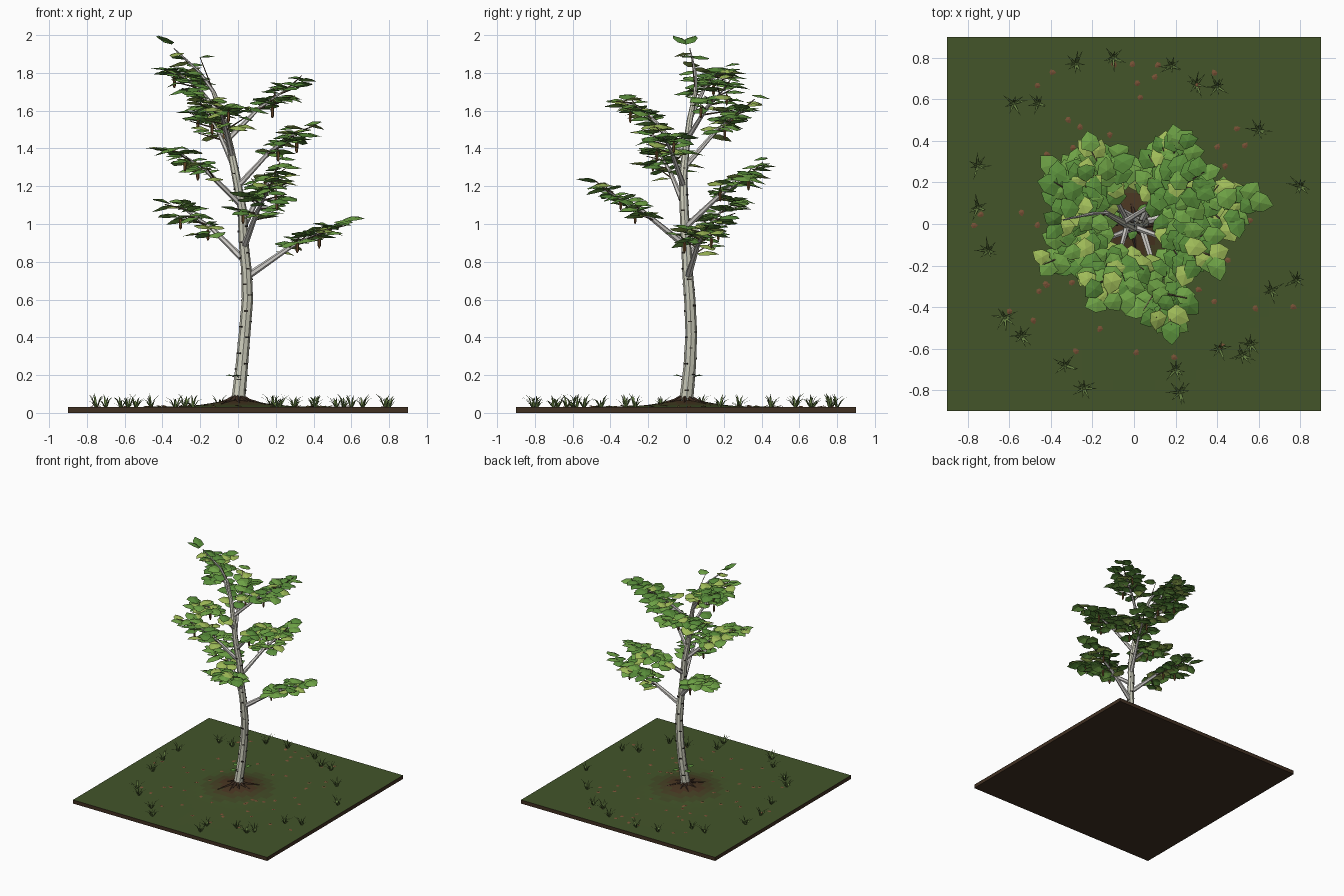
import bpy, bmesh, math, random
from mathutils import Vector, Matrix

if "Cube" in bpy.data.objects:
    bpy.data.objects.remove(bpy.data.objects["Cube"])

random.seed(7)
U = random.uniform
Z = Vector((0, 0, 1))


def finish(bm, name, *colors):
    # colours are given as seen on screen and converted to linear
    bmesh.ops.recalc_face_normals(bm, faces=bm.faces)
    me = bpy.data.meshes.new(name)
    bm.to_mesh(me)
    bm.free()
    for i, c in enumerate(colors):
        m = bpy.data.materials.new(f"{name}_mat{i}")
        m.diffuse_color = (*(x ** 2.2 for x in c), 1)
        m.use_nodes = True
        m.node_tree.nodes["Principled BSDF"].inputs["Base Color"].default_value = m.diffuse_color
        me.materials.append(m)
    ob = bpy.data.objects.new(name, me)
    bpy.context.collection.objects.link(ob)
    return ob


def tube(bm, pts, radii, sides=6):
    rings = []
    for i, p in enumerate(pts):
        d = (pts[min(i + 1, len(pts) - 1)] - pts[max(i - 1, 0)]).normalized()
        a = Vector((0, 1, 0)) if abs(d.y) < 0.9 else Vector((1, 0, 0))
        u = d.cross(a).normalized()
        v = d.cross(u)
        rings.append([bm.verts.new(p + radii[i] * (u * math.cos(t) + v * math.sin(t)))
                      for t in (k * math.tau / sides for k in range(sides))])
    for r, s in zip(rings, rings[1:]):
        for k in range(sides):
            n = (k + 1) % sides
            bm.faces.new((r[k], r[n], s[n], s[k]))
    bm.faces.new(rings[0])
    bm.faces.new(rings[-1])


def polar(az, r=1.0, z=0.0):
    return Vector((math.cos(az) * r, math.sin(az) * r, z))


def leaf(bm, p, az, pitch, length, width, mat=0, roll=0.0):
    # two folded halves sharing a midrib
    M = (Matrix.Translation(p) @ Matrix.Rotation(az, 4, 'Z')
         @ Matrix.Rotation(-pitch, 4, 'Y') @ Matrix.Rotation(roll, 4, 'X'))
    def vert(x, y, z):
        co = M @ Vector((x * length, y * width, z * length))
        co.z = min(co.z, 2.0)
        return bm.verts.new(co)
    a, m, b = vert(0, 0, 0), vert(.45, 0, .1), vert(1, 0, -.06)
    for s in (-1, 1):
        c, d = vert(.22, s * .5, 0), vert(.66, s * .42, -.02)
        for f in ((a, m, c), (m, d, c), (m, b, d)):
            bm.faces.new(f).material_index = mat


def ground(x, y):
    r = math.hypot(x, y)
    return 0.031 + 0.035 * math.exp(-(r / 0.17) ** 2) + 0.004 * max(0, 1 - r / 0.8)


# Soil slab
bm = bmesh.new()
bmesh.ops.create_cube(bm, size=1, matrix=Matrix.Translation((0, 0, .015)) @ Matrix.Diagonal((1.8, 1.8, .03, 1)))
finish(bm, "soil_slab", (.26, .2, .15))

# Grass top with a mound, blending to bare soil in the middle
bm = bmesh.new()
bmesh.ops.create_grid(bm, x_segments=36, y_segments=36, size=0.9)
for v in bm.verts:
    v.co.z = ground(v.co.x, v.co.y)
for f in bm.faces:
    r = f.calc_center_median().length
    f.material_index = min(4, int(r / 0.07))
finish(bm, "grass_top", (.3, .2, .15), (.29, .22, .15), (.28, .26, .16), (.27, .3, .17), (.27, .335, .18))

# Trunk
TR = [(0, 0, .04, .042), (.005, .005, .1, .036), (.02, .02, .25, .033), (.035, .028, .42, .031),
      (.05, .02, .6, .03), (.045, .008, .75, .028), (.03, 0, .9, .026), (.022, -.01, 1.08, .024),
      (-.01, -.015, 1.25, .022), (-.04, 0, 1.4, .019), (-.075, .02, 1.55, .016), (-.13, .05, 1.7, .011)]


def trunk_at(z):
    for a, b in zip(TR, TR[1:]):
        if a[2] <= z <= b[2]:
            t = (z - a[2]) / (b[2] - a[2])
            q = [a[i] + (b[i] - a[i]) * t for i in range(4)]
            return Vector(q[:3]), q[3]
    return Vector(TR[-1][:3]), TR[-1][3]


bm = bmesh.new()
tube(bm, [Vector(p[:3]) for p in TR], [p[3] for p in TR], 8)
finish(bm, "trunk", (.8, .8, .73))

# Dark bark marks
bm = bmesh.new()
for i in range(44):
    p, r = trunk_at(.12 + i * .028)
    az = i * 2.4 + U(-.4, .4)
    M = Matrix.Translation(p + polar(az, r * .93)) @ Matrix.Rotation(az, 4, 'Z')
    bmesh.ops.create_cube(bm, size=1, matrix=M @ Matrix.Diagonal((.008, r * U(.5, .9), U(.005, .01), 1)))
finish(bm, "bark_marks", (.2, .18, .16))

# Root flares
bm = bmesh.new()
for i in range(8):
    az = i * math.tau / 8 + U(-.2, .2)
    L = U(.12, .17)
    tube(bm, [polar(az, .015, .085), polar(az, .06, .064), polar(az + .1, L, .045)], [.016, .011, .005], 5)
finish(bm, "roots", (.25, .19, .15))

# Branches on a golden-angle spiral: start height, end reach, end height
BR = [(.72, .44, .97), (.8, .38, 1.08), (.88, .43, 1.17), (.98, .38, 1.26), (1.1, .36, 1.38),
      (1.2, .32, 1.48), (1.3, .34, 1.6), (1.36, .29, 1.64), (1.45, .36, 1.71), (1.56, .26, 1.79)]
branches, twigs, leaves, catkins = (bmesh.new() for _ in range(4))


def add_leaf(p, az):
    L = U(.095, .125)
    leaf(leaves, p, az, U(-.25, .25), L, L * U(.75, .9), random.choice((0, 0, 1, 1, 2)), U(-.25, .25))


for i, (z0, reach, z1) in enumerate(BR):
    az = math.radians(12 + 137.5 * i - (20 if i == 9 else 0))
    p0, r0 = trunk_at(z0)
    p2 = p0 + polar(az, reach)
    p2.z = z1
    p1 = p0.lerp(p2, .55) + Z * .025
    rb = .019 - .0006 * i
    tube(branches, [p0, p1, p2], [rb, rb * .65, .004])
    for k in range(7):
        t = .42 + .58 * k / 6
        q = p1.lerp(p2, (t - .55) / .45) if t > .55 else p0.lerp(p1, t / .55)
        side = az + (-1) ** k * U(.6, 1.2) if k < 6 else az
        L = U(.08, .14) * (1.25 - .5 * t) / .8
        e = q + polar(side, L, U(.01, .08))
        tube(twigs, [q, e], [.005, .002], 4)
        # leaves alternate along each twig
        for j in range(4):
            s = q.lerp(e, .1 + .22 * j) + Z * U(-.015, .035)
            add_leaf(s, side + (-1) ** j * U(.2, 1.0))
        # leaf covering the branch from above
        if k < 6:
            add_leaf(q - polar(az, .03) + Z * U(.03, .06), az + U(-.6, .6))
        # hanging catkins
        if k in (1, 4):
            b = q.lerp(e, .6)
            tube(catkins, [b, b - Z * .012, b - Z * .02, b - Z * .06, b - Z * .072],
                 [.002, .002, .009, .008, .003], 6)

# Leader shoot and its top leaves
lead = [Vector(TR[-1][:3]), Vector((-.2, .05, 1.8)), Vector((-.34, .02, 1.93))]
tube(branches, lead, [.011, .008, .003])
for j in range(9):
    t = .1 + j / 10
    s = lead[0].lerp(lead[1], t * 2) if t < .5 else lead[1].lerp(lead[2], t * 2 - 1)
    add_leaf(s, 2.9 + (-1) ** j * U(.3, 1.6))
for a in (2.6, 3.9):
    leaf(leaves, Vector((-.35, 0, 1.95)), a, .5, .11, .08)
shoot = Vector((-.2, .03, 1.88))
tube(twigs, [lead[0], shoot], [.004, .002], 4)
leaf(leaves, shoot, -.6, .1, .1, .08, 1)

# Small sprout low on the trunk
for a in (1.1, 2.7, -1.9):
    p, r = trunk_at(.18)
    e = p + polar(a, .05, .015)
    tube(twigs, [p, e], [.003, .002], 4)
    leaf(leaves, e - polar(a, .01), a, .1, .055, .045)

finish(branches, "branches", (.8, .79, .77))
finish(twigs, "twigs", (.4, .33, .27))
finish(catkins, "catkins", (.46, .33, .2))
finish(leaves, "leaves", (.35, .55, .24), (.43, .63, .28), (.62, .73, .35))

# Grass tufts
TUFTS = [(-.28, .77), (-.1, .8), (.18, .76), (.3, .67), (.4, .66), (-.58, .58), (-.46, .58),
         (.6, .45), (-.75, .28), (-.75, .08), (.8, .18), (-.7, -.13), (-.62, -.45), (-.54, -.54),
         (-.33, -.68), (-.24, -.79), (.2, -.7), (.22, -.81), (.41, -.6), (.52, -.63), (.56, -.58),
         (.66, -.32), (.78, -.27)]
bm = bmesh.new()
for x, y in TUFTS:
    base = Vector((x, y, .03))
    for k in range(8):
        az = k * math.tau / 8 + U(-.4, .4)
        out, h = U(.035, .075), U(.03, .075)
        w = polar(az + math.pi / 2, .006)
        b, m, t = base + polar(az, .006), base + polar(az, out * .5, h * .7), base + polar(az, out, h)
        v = [bm.verts.new(c) for c in (b - w, b + w, m + w * .7, m - w * .7, t)]
        bm.faces.new(v[:4])
        bm.faces.new((v[3], v[2], v[4]))
finish(bm, "grass_tufts", (.4, .5, .27))

# Scattered fallen leaves
bm = bmesh.new()
for i in range(60):
    az, r = U(0, math.tau), U(.25, .85)
    p = polar(az, r)
    p.z = ground(p.x, p.y) + .003
    leaf(bm, p, U(0, 6.28), U(-.1, .1), .034, .026)
finish(bm, "fallen_leaves", (.46, .32, .22))
